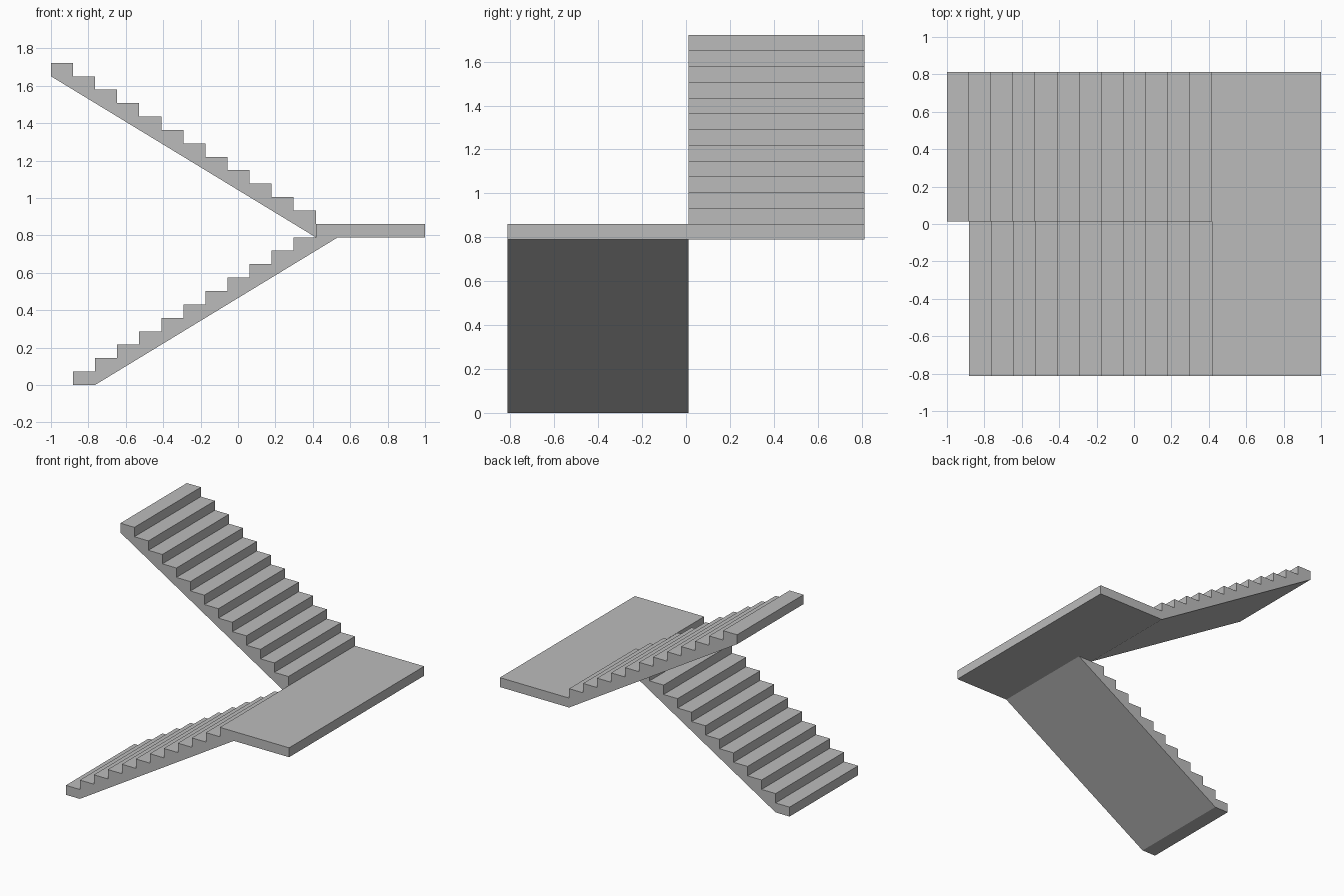
import bpy
import bmesh

RUN, RISE = 0.118, 0.07175
HALF_DEPTH, SPLIT = 0.813, 0.0125   # half of the full depth, line between flights
EDGE = 0.416                        # where both flights meet the landing
LANDING_Z = 11 * RISE               # underside of the landing

cube = bpy.data.objects.get("Cube")
if cube:
    bpy.data.objects.remove(cube, do_unlink=True)

concrete = bpy.data.materials.new("concrete_grey")
concrete.use_nodes = True
grey = (0.5, 0.5, 0.5, 1)
concrete.diffuse_color = grey
concrete.node_tree.nodes["Principled BSDF"].inputs["Base Color"].default_value = grey


def extrude_profile(name, profile, y0, y1):
    """Sweep an (x, z) outline from y0 to y1 into a closed solid."""
    bm = bmesh.new()
    face = bm.faces.new([bm.verts.new((x, y0, z)) for x, z in profile])
    swept = bmesh.ops.extrude_face_region(bm, geom=[face])["geom"]
    verts = [v for v in swept if isinstance(v, bmesh.types.BMVert)]
    bmesh.ops.translate(bm, verts=verts, vec=(0, y1 - y0, 0))
    bmesh.ops.recalc_face_normals(bm, faces=bm.faces)
    mesh = bpy.data.meshes.new(name)
    bm.to_mesh(mesh)
    bm.free()
    mesh.materials.append(concrete)
    obj = bpy.data.objects.new(name, mesh)
    bpy.context.collection.objects.link(obj)
    return obj


def steps(x, z, count, direction):
    """Zigzag of risers and treads, climbing along +x or -x."""
    points = []
    for i in range(count):
        tread_z = z + (i + 1) * RISE
        points.append((x + direction * i * RUN, tread_z))
        points.append((x + direction * (i + 1) * RUN, tread_z))
    return points


# Lower flight: rises toward +x, its sloped soffit ends under the landing
start = EDGE - 11 * RUN
lower = [(start + RUN, 0), (start, 0)] + steps(start, 0, 11, 1)
lower.append((EDGE + RUN, LANDING_Z))
extrude_profile("lower_flight", lower, -HALF_DEPTH, SPLIT)

# Landing slab across both flights
landing = [(EDGE, LANDING_Z), (1, LANDING_Z),
           (1, LANDING_Z + RISE), (EDGE, LANDING_Z + RISE)]
extrude_profile("landing", landing, -HALF_DEPTH, HALF_DEPTH)

# Upper flight: turns back and rises toward -x
upper = [(EDGE, LANDING_Z)] + steps(EDGE, LANDING_Z + RISE, 12, -1)
upper.append((EDGE - 12 * RUN, LANDING_Z + 12 * RISE))
extrude_profile("upper_flight", upper, SPLIT, HALF_DEPTH)
